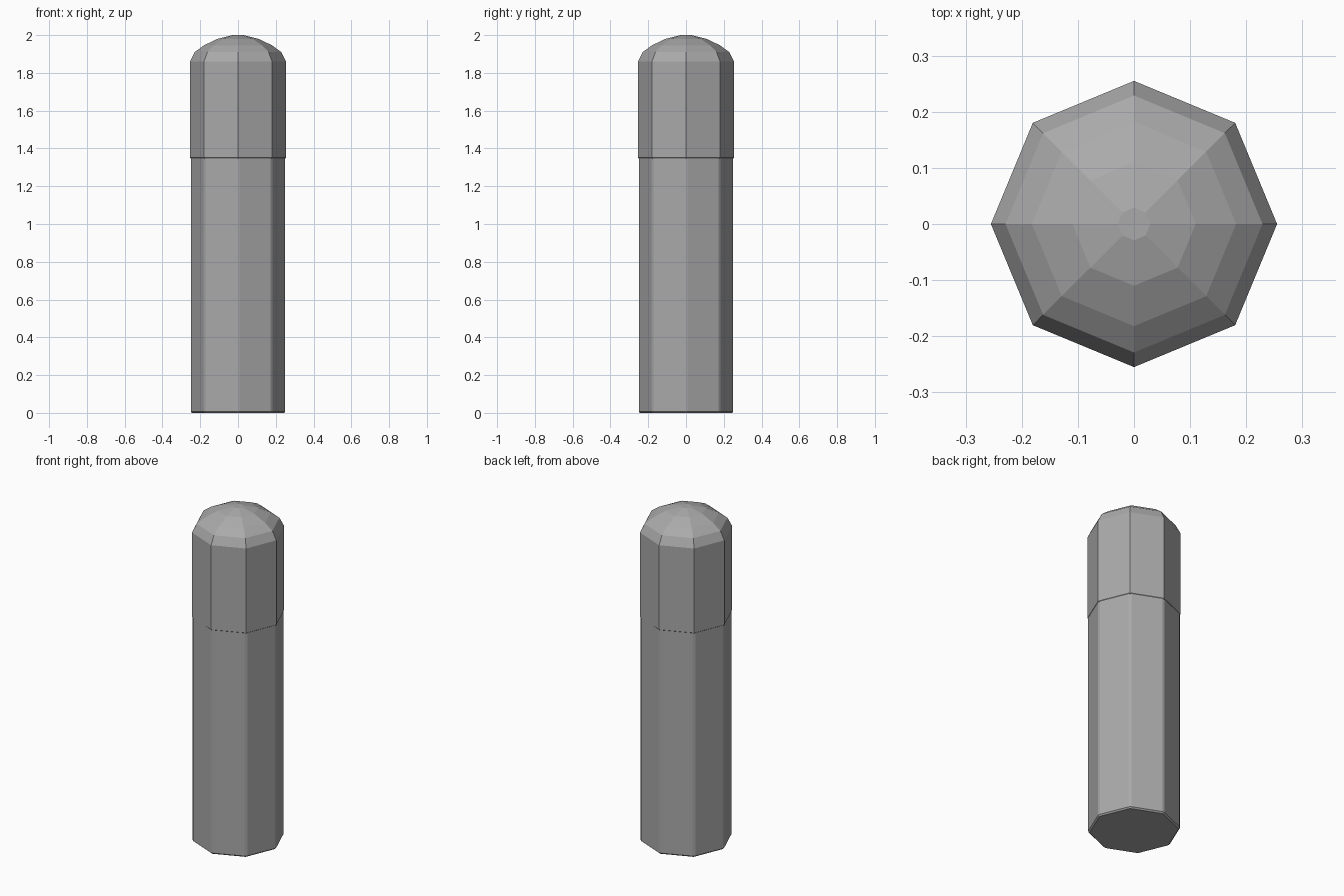
import bpy
import bmesh
from math import cos, sin, pi

cube = bpy.data.objects.get("Cube")
if cube:
    bpy.data.objects.remove(cube, do_unlink=True)

SIDES = 8

grey = bpy.data.materials.new("mid_grey")
grey.use_nodes = True
colour = (0.4, 0.4, 0.4, 1)
grey.diffuse_color = colour
grey.node_tree.nodes["Principled BSDF"].inputs["Base Color"].default_value = colour


def prism(name, profile):
    """Closed eight-sided solid through (radius, height) rings, corners on the axes."""
    bm = bmesh.new()
    rings = [[bm.verts.new((r * cos(2 * pi * i / SIDES), r * sin(2 * pi * i / SIDES), z))
              for i in range(SIDES)] for r, z in profile]
    for low, high in zip(rings, rings[1:]):
        for i in range(SIDES):
            j = (i + 1) % SIDES
            bm.faces.new((low[i], low[j], high[j], high[i]))
    bm.faces.new(rings[0][::-1])
    bm.faces.new(rings[-1])
    mesh = bpy.data.meshes.new(name)
    bm.to_mesh(mesh)
    bm.free()
    mesh.materials.append(grey)
    obj = bpy.data.objects.new(name, mesh)
    bpy.context.collection.objects.link(obj)
    return obj


# Long body with slightly softened edges
body = prism("body", [(0.253, 0), (0.253, 1.36)])
bevel = body.modifiers.new("soft_edges", 'BEVEL')
bevel.width = 0.008
bevel.segments = 1
bevel.limit_method = 'ANGLE'
bevel.angle_limit = 0.5

# Domed cap, a touch wider than the body
prism("cap", [(0.248, 1.345), (0.255, 1.352), (0.255, 1.86), (0.229, 1.91),
              (0.182, 1.945), (0.11, 1.98), (0.029, 2.0)])
